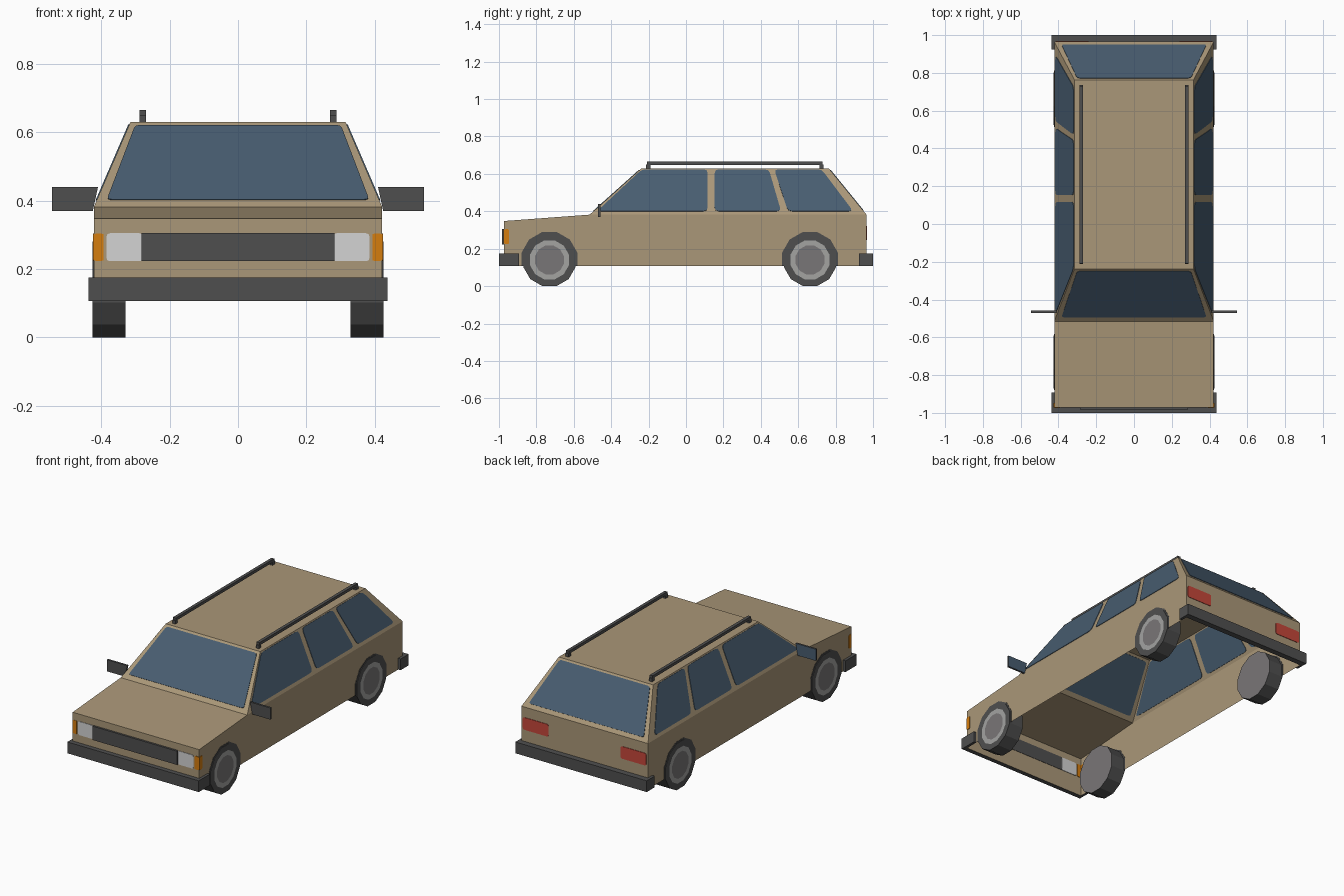
import bpy, bmesh, math
from mathutils import Vector

if "Cube" in bpy.data.objects:
    bpy.data.objects.remove(bpy.data.objects["Cube"])


def srgb(c):
    return [((v / 255 + 0.055) / 1.055) ** 2.4 if v > 10 else v / 3294 for v in c]


def material(name, *rgb):
    m = bpy.data.materials.new(name)
    m.diffuse_color = (*srgb(rgb), 1)
    m.use_nodes = True
    m.node_tree.nodes["Principled BSDF"].inputs["Base Color"].default_value = m.diffuse_color
    return m


PAINT = material("tan paint", 170, 151, 120)
GLASS = material("blue glass", 72, 93, 112)
TRIM = material("dark trim", 79, 79, 79)
LAMP = material("white lamp", 211, 211, 211)
RING = material("light rim", 163, 163, 161)
HUB = material("grey hub", 121, 118, 119)
AMBER = material("amber lamp", 213, 125, 15)
RED = material("red lamp", 197, 70, 58)


def finish(name, bm, *mats):
    bmesh.ops.recalc_face_normals(bm, faces=bm.faces)
    me = bpy.data.meshes.new(name)
    bm.to_mesh(me)
    bm.free()
    for m in mats:
        me.materials.append(m)
    ob = bpy.data.objects.new(name, me)
    bpy.context.collection.objects.link(ob)
    return ob


def box(name, lo, hi, mat):
    bm = bmesh.new()
    bmesh.ops.create_cube(bm, size=1)
    for v in bm.verts:
        v.co = Vector([a + (b - a) * (c + 0.5) for a, b, c in zip(lo, hi, v.co)])
    return finish(name, bm, mat)


def rounded(pts, r):
    """Cut every corner of a polygon with a small three-point curve."""
    out = []
    for i, p in enumerate(pts):
        a = p + (pts[i - 1] - p).normalized() * r
        b = p + (pts[(i + 1) % len(pts)] - p).normalized() * r
        out += [a, (a + b) / 4 + p / 2, b]
    return out


def plate(name, pts, mat, thick=0.006, r=0.0):
    """Thin plate straddling the surface, so it shows on both sides."""
    pts = [Vector(p) for p in pts]
    if r:
        pts = rounded(pts, r)
    bm = bmesh.new()
    f = bm.faces.new([bm.verts.new(p) for p in pts])
    f.normal_update()
    n = f.normal.copy()
    new = bmesh.ops.extrude_face_region(bm, geom=[f], use_keep_orig=True)["geom"]
    moved = {v for v in new if isinstance(v, bmesh.types.BMVert)}
    for v in bm.verts:
        v.co += n * thick / 2 * (1 if v in moved else -1)
    return finish(name, bm, mat)


# Body shell, open underneath
W, RW, BELT, ROOF, BASE = 0.422, 0.315, 0.382, 0.63, 0.107
profile = [(-0.972, BASE, W), (-0.972, 0.348, W), (-0.515, BELT, W),
           (-0.238, ROOF, RW), (0.763, ROOF, RW), (0.965, BELT, W), (0.965, BASE, W)]
bm = bmesh.new()
R, L = [[bm.verts.new((s * w, y, z)) for y, z, w in profile] for s in (1, -1)]
for i in range(6):
    bm.faces.new((R[i], R[i + 1], L[i + 1], L[i]))
for side in (R, L):
    bm.faces.new([side[i] for i in (0, 1, 2, 5, 6)])
    bm.faces.new([side[i] for i in (2, 3, 4, 5)])
finish("body", bm, PAINT)


def up(z):
    """Fraction of the way from belt line to roof."""
    return (z - BELT) / (ROOF - BELT)


# Windscreen and rear window
for name, y0, y1 in (("windscreen", -0.515, -0.238), ("rear_window", 0.965, 0.763)):
    pts = [(x, y0 + (y1 - y0) * up(z), z)
           for x, z in ((-0.384, 0.402), (0.384, 0.402), (0.301, 0.62), (-0.301, 0.62))]
    plate(name, pts, GLASS, r=0.014)

# Side windows
side_windows = {
    "front_side_window": [(-0.475, 0.4), (0.116, 0.4), (0.116, 0.623), (-0.236, 0.623)],
    "middle_side_window": [(0.153, 0.4), (0.508, 0.4), (0.443, 0.623), (0.153, 0.623)],
    "rear_side_window": [(0.545, 0.4), (0.893, 0.4), (0.725, 0.623), (0.472, 0.623)]}
for s, tag in ((1, "right"), (-1, "left")):
    for name, pts in side_windows.items():
        plate(f"{name}_{tag}", [(s * (W + (RW - W) * up(z)), y, z) for y, z in pts],
              GLASS, r=0.022)

    # Lamps
    def lamp(name, x0, x1, z0, z1, y, mat, r):
        plate(f"{name}_{tag}", [(s * x0, y, z0), (s * x1, y, z0),
                                (s * x1, y, z1), (s * x0, y, z1)], mat, r=r)
    lamp("headlight", 0.278, 0.385, 0.223, 0.305, -0.972, LAMP, 0.01)
    lamp("indicator", 0.393, W, 0.224, 0.304, -0.972, AMBER, 0.006)
    lamp("tail_light", 0.24, 0.412, 0.246, 0.32, 0.965, RED, 0.012)
    plate(f"indicator_side_{tag}", [(s * W, -0.972, 0.224), (s * W, -0.947, 0.224),
                                    (s * W, -0.947, 0.304), (s * W, -0.972, 0.304)],
          AMBER, r=0.006)

    # Door mirror: dark housing with glass facing back
    bm = bmesh.new()
    outline = ((0.425, 0.37), (0.545, 0.37), (0.545, 0.44), (0.41, 0.44))
    front, back = [[bm.verts.new((s * x, y, z)) for x, z in outline] for y in (-0.47, -0.458)]
    bm.faces.new(front)
    bm.faces.new(back).material_index = 1
    for i in range(4):
        bm.faces.new((front[i - 1], front[i], back[i], back[i - 1]))
    finish(f"door_mirror_{tag}", bm, TRIM, GLASS)

    # Roof rail with two feet
    x0, x1 = sorted((s * 0.269, s * 0.288))
    box(f"roof_rail_{tag}", (x0, -0.208, 0.648), (x1, 0.73, 0.665), TRIM)
    for y in (-0.213, 0.713):
        box(f"rail_foot_{tag}", (x0, y, 0.628), (x1, y + 0.022, 0.65), TRIM)

    # Twelve-sided wheels and the dark arches behind them
    for end, yc in (("front", -0.73), ("rear", 0.663)):
        bm = bmesh.new()
        rings = []
        for x, r in ((0.33, 0.145), (0.4265, 0.145), (0.4265, 0.108), (0.4265, 0.08)):
            rings.append([bm.verts.new((s * x, yc + r * math.cos(a), 0.14 + r * math.sin(a)))
                          for a in (math.radians(15 + 30 * k) for k in range(12))])
        for j in range(3):
            for k in range(12):
                f = bm.faces.new((rings[j][k - 1], rings[j][k],
                                  rings[j + 1][k], rings[j + 1][k - 1]))
                f.material_index = 1 if j == 2 else 0
        for ring in (rings[0], rings[3]):
            bm.faces.new(ring).material_index = 2
        finish(f"{end}_wheel_{tag}", bm, TRIM, RING, HUB)
        arch = [(s * W, yc + 0.154 * math.cos(a), max(BASE, 0.14 + 0.154 * math.sin(a)))
                for a in (math.radians(-15 + 30 * k) for k in range(8))]
        plate(f"{end}_wheel_arch_{tag}", arch, TRIM, thick=0.003)

# Grille
box("grille", (-0.282, -0.984, 0.223), (0.282, -0.97, 0.306), TRIM)

# Bumpers: U-shaped in plan, wrapping round the corners
for name, tip, wall, end in (("front_bumper", -1, -0.972, -0.893),
                             ("rear_bumper", 1, 0.965, 0.924)):
    plan = [(-0.438, tip), (0.438, tip), (0.438, end), (W, end),
            (W, wall), (-W, wall), (-W, end), (-0.438, end)]
    bm = bmesh.new()
    f = bm.faces.new([bm.verts.new((x, y, 0.107)) for x, y in plan])
    new = bmesh.ops.extrude_face_region(bm, geom=[f], use_keep_orig=True)["geom"]
    for v in new:
        if isinstance(v, bmesh.types.BMVert):
            v.co.z = 0.175
    finish(name, bm, TRIM)
